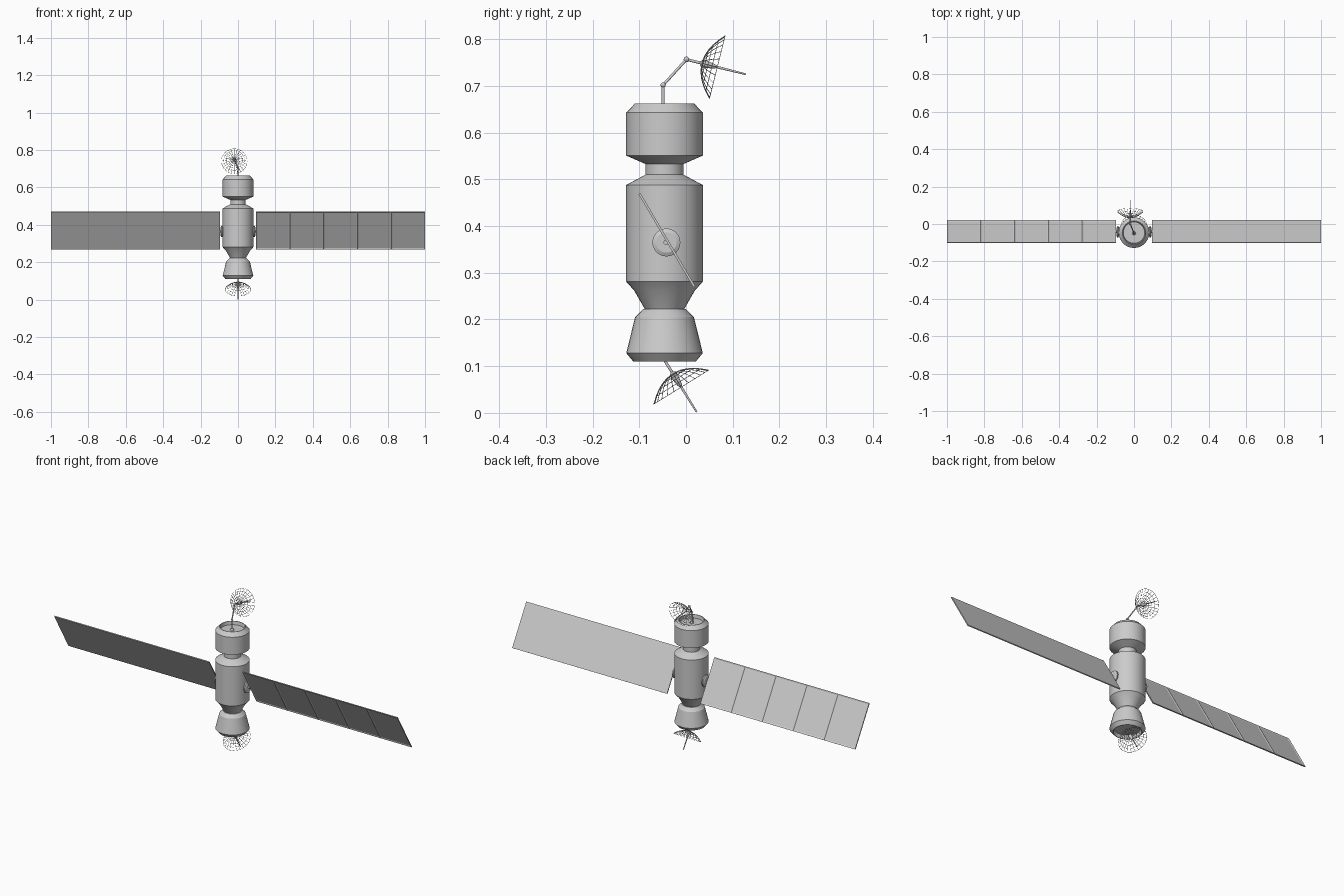
import bpy, bmesh, math
from mathutils import Vector, Matrix

if "Cube" in bpy.data.objects:
    bpy.data.objects.remove(bpy.data.objects["Cube"])

CY = -0.046          # y of the hull axis


def finish(name, bm, matrix=Matrix(), smooth=True):
    me = bpy.data.meshes.new(name)
    bm.to_mesh(me)
    bm.free()
    me.transform(matrix)
    ob = bpy.data.objects.new(name, me)
    bpy.context.collection.objects.link(ob)
    if smooth:
        bpy.ops.object.select_all(action='DESELECT')
        ob.select_set(True)
        bpy.context.view_layer.objects.active = ob
        bpy.ops.object.shade_smooth_by_angle(angle=math.radians(25))
    return ob


def lathe(name, profile, matrix=Matrix(), n=32, smooth=True):
    """Revolve (radius, z) points round local z; radius 0 closes to a pole."""
    bm = bmesh.new()
    vs = [bm.verts.new((r, 0, z)) for r, z in profile]
    es = [bm.edges.new(p) for p in zip(vs, vs[1:])]
    bmesh.ops.spin(bm, geom=vs + es, axis=(0, 0, 1), cent=(0, 0, 0),
                   angle=math.tau, steps=n, use_merge=True)
    bmesh.ops.remove_doubles(bm, verts=bm.verts, dist=1e-5)
    bmesh.ops.recalc_face_normals(bm, faces=bm.faces)
    return finish(name, bm, matrix, smooth)


def along(origin, direction):
    """Matrix taking local z to direction at origin."""
    q = Vector((0, 0, 1)).rotation_difference(Vector(direction))
    return Matrix.Translation(origin) @ q.to_matrix().to_4x4()


def rod(name, a, b, r):
    a, b = Vector(a), Vector(b)
    h = (b - a).length
    return lathe(name, [(0, 0), (r, 0), (r, h), (0, h)], along(a, b - a), 12)


def ball(name, c, r):
    bm = bmesh.new()
    bmesh.ops.create_uvsphere(bm, u_segments=16, v_segments=10, radius=r)
    return finish(name, bm, Matrix.Translation(c))


# Hull: one turned shape with recessed ends
lathe("hull", [
    (0, 0.128), (0.060, 0.128), (0.064, 0.110), (0.067, 0.110), (0.082, 0.128),
    (0.063, 0.205), (0.046, 0.222), (0.042, 0.222), (0.065, 0.262),
    (0.082, 0.281), (0.082, 0.488), (0.041, 0.510), (0.041, 0.533),
    (0.082, 0.551), (0.082, 0.643), (0.063, 0.663), (0.060, 0.663),
    (0.057, 0.645), (0, 0.645)], Matrix.Translation((0, CY, 0)))


# Solar wings: thin slabs with five recessed cells, turned half round per side
def solar_wing(name, s):
    x0, x1, width = 0.097, 1.0, 0.232
    bm = bmesh.new()
    bmesh.ops.create_grid(bm, x_segments=5, y_segments=1, size=0.5)
    bmesh.ops.transform(bm, verts=bm.verts, matrix=Matrix.Translation(
        ((x0 + x1) / 2, 0, 0.0025)) @ Matrix.Diagonal((x1 - x0, width, 1, 1)))
    ext = bmesh.ops.extrude_face_region(bm, geom=bm.faces[:], use_keep_orig=True)
    low = [g for g in ext["geom"] if isinstance(g, bmesh.types.BMVert)]
    bmesh.ops.translate(bm, verts=low, vec=(0, 0, -0.005))
    bmesh.ops.recalc_face_normals(bm, faces=bm.faces)
    cells = [f for f in bm.faces if f.calc_center_median().z > 0.002]
    bmesh.ops.inset_individual(bm, faces=cells, thickness=0.010)
    bmesh.ops.translate(bm, verts=list({v for f in cells for v in f.verts}),
                        vec=(0, 0, -0.003))
    c, d = 0.508, 0.861
    m = Matrix(((s, 0, 0, 0), (0, -c, -d * s, -0.041),
                (0, d, -c * s, 0.370), (0, 0, 0, 1)))
    finish(name, bm, m, smooth=False)


for side, s in (("left", -1), ("right", 1)):
    solar_wing(side + "_solar_wing", s)
    # round hinge boss between hull and wing
    lathe(side + "_wing_hinge",
          [(0, 0), (0.022, 0), (0.022, 0.012), (0.030, 0.015), (0.030, 0.021),
           (0.022, 0.025), (0.006, 0.025), (0.006, 0.032), (0, 0.032)],
          along((s * 0.068, -0.042, 0.365), (s, 0, 0)), 24)


# Wire-mesh dish with hub and feed rod, pointing along local z
def dish(name, origin, direction):
    m = along(origin, direction)
    start, depth, radius, rings = 0.034, 0.034, 0.069, 5
    prof = [(radius * t, start + depth * t * t)
            for t in [0.08 + 0.92 * i / rings for i in range(rings + 1)]]
    net = lathe(name + "_dish_mesh", prof, m, 24, smooth=False)
    w = net.modifiers.new("wires", 'WIREFRAME')
    w.thickness = 0.0016
    w.use_boundary = True
    lathe(name + "_dish_feed",
          [(0, -0.004), (0.003, -0.004), (0.003, 0.030), (0.008, 0.034),
           (0.008, 0.042), (0.005, 0.062), (0.0028, 0.066), (0.0018, 0.131),
           (0, 0.131)], m, 12)


# Upper antenna: jointed arm with dish
base, knee, elbow = (0, -0.049, 0.64), (0, -0.049, 0.702), (-0.02, 0.001, 0.757)
rod("upper_mast", base, knee, 0.003)
rod("upper_arm", knee, elbow, 0.003)
ball("knee_joint", knee, 0.0055)
ball("elbow_joint", elbow, 0.006)
dish("upper", elbow, (0, 0.97, -0.243))
lathe("mast_foot", [(0, 0), (0.010, 0), (0.006, 0.010), (0, 0.010)],
      Matrix.Translation((0, -0.049, 0.644)), 16)

# Lower antenna: dish on a slanted stub
low = (0, -0.046, 0.113)
rod("lower_mast", (0, -0.056, 0.130), low, 0.003)
dish("lower", low, (0, 0.527, -0.85))
